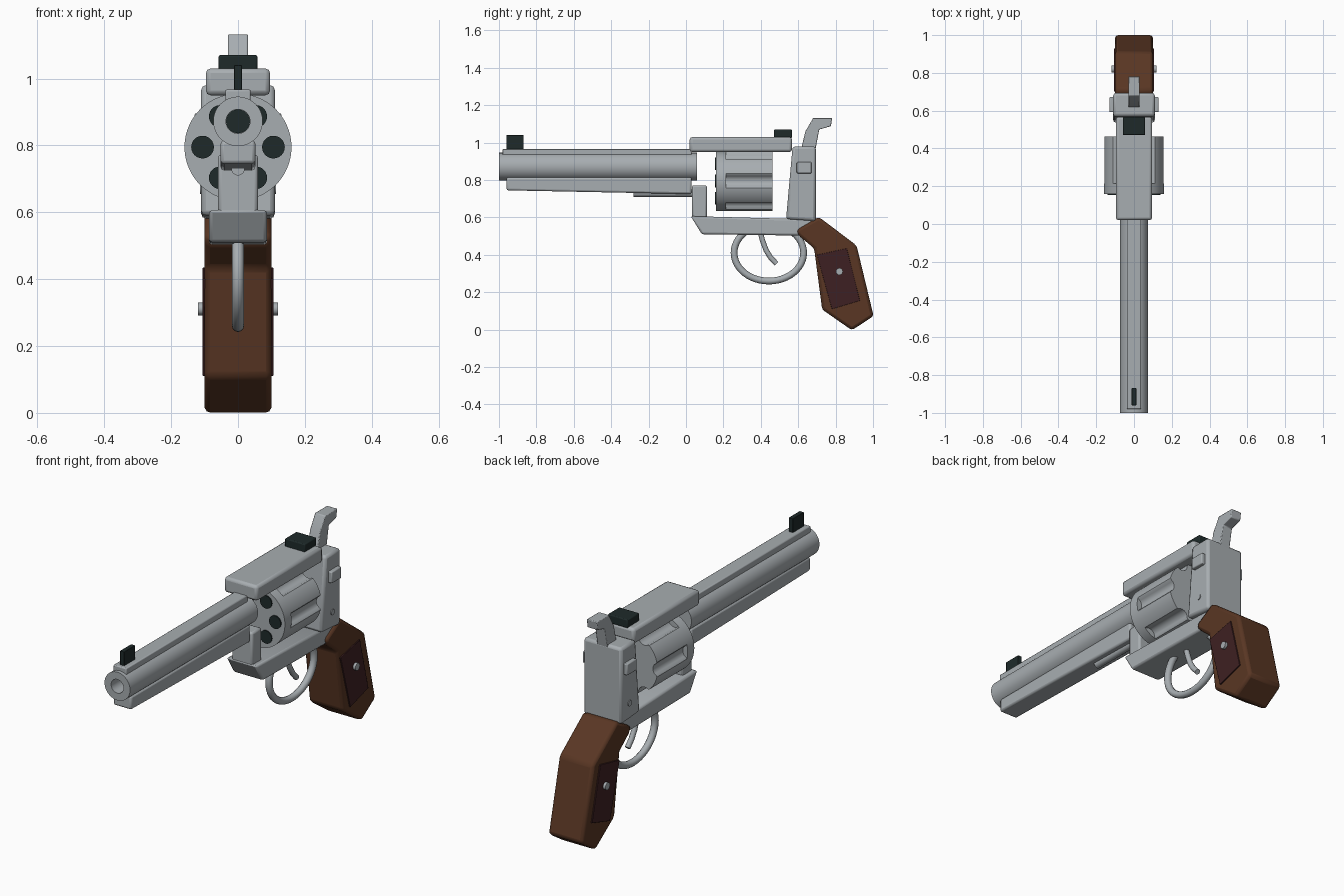
import bpy, bmesh, math
from mathutils import Vector

if "Cube" in bpy.data.objects:
    bpy.data.objects.remove(bpy.data.objects["Cube"])


def material(name, rgb):
    m = bpy.data.materials.new(name)
    m.diffuse_color = (*rgb, 1)
    m.use_nodes = True
    m.node_tree.nodes["Principled BSDF"].inputs["Base Color"].default_value = m.diffuse_color
    return m


STEEL = material("steel", (0.39, 0.42, 0.44))
DARK = material("blackened_steel", (0.013, 0.023, 0.023))
WOOD = material("brown_wood", (0.10, 0.037, 0.017))
PANEL = material("dark_wood", (0.048, 0.0144, 0.016))


def finish(name, bm, mat, bevel=0.0):
    """Turn a bmesh into an object, with optional bevel and smooth shading."""
    bmesh.ops.remove_doubles(bm, verts=bm.verts, dist=1e-5)
    bmesh.ops.recalc_face_normals(bm, faces=bm.faces)
    me = bpy.data.meshes.new(name)
    bm.to_mesh(me)
    bm.free()
    me.materials.append(mat)
    ob = bpy.data.objects.new(name, me)
    bpy.context.collection.objects.link(ob)
    if bevel:
        b = ob.modifiers.new("bevel", "BEVEL")
        b.width, b.segments, b.limit_method = bevel, 2, "ANGLE"
    bpy.ops.object.select_all(action="DESELECT")
    ob.select_set(True)
    bpy.context.view_layer.objects.active = ob
    bpy.ops.object.shade_smooth_by_angle(angle=math.radians(35))
    return ob


def prism(name, pts, x0, x1, mat, bevel=0.0):
    """Side profile of (y, z) points, extruded from x0 to x1."""
    bm = bmesh.new()
    face = bm.faces.new([bm.verts.new((x0, y, z)) for y, z in pts])
    new = bmesh.ops.extrude_face_region(bm, geom=[face])["geom"]
    bmesh.ops.translate(bm, vec=(x1 - x0, 0, 0),
                        verts=[v for v in new if isinstance(v, bmesh.types.BMVert)])
    return finish(name, bm, mat, bevel)


def box(name, w, y0, y1, z0, z1, mat, bevel=0.0):
    return prism(name, [(y0, z0), (y1, z0), (y1, z1), (y0, z1)], -w, w, mat, bevel)


def loft(name, sections, z0, mat, n=48, x0=0.0):
    """Rings along y; each section is (radius or radius function, y). Ends are capped."""
    bm = bmesh.new()
    rings = []
    for rad, y in sections:
        ring = []
        for i in range(n):
            a = math.tau * i / n
            r = rad(a) if callable(rad) else rad
            ring.append(bm.verts.new((x0 + r * math.cos(a), y, z0 + r * math.sin(a))))
        rings.append(ring)
    for p, q in zip(rings, rings[1:]):
        for i in range(n):
            j = (i + 1) % n
            bm.faces.new((p[i], p[j], q[j], q[i]))
    bm.faces.new(rings[0])
    bm.faces.new(rings[-1])
    return finish(name, bm, mat)


def tube(name, pts, radius, closed, mat, n=12):
    """Round tube along a path of (y, z) points."""
    bm = bmesh.new()
    path = [Vector((0, y, z)) for y, z in pts]
    m = len(path)
    rings = []
    for k, p in enumerate(path):
        a = path[(k - 1) % m] if closed or k > 0 else p
        b = path[(k + 1) % m] if closed or k < m - 1 else p
        side = (b - a).normalized().cross(Vector((1, 0, 0)))
        rings.append([bm.verts.new(p + radius * (Vector((math.cos(t), 0, 0)) + side * math.sin(t)))
                      for t in (math.tau * i / n for i in range(n))])
    for k in range(m if closed else m - 1):
        p, q = rings[k], rings[(k + 1) % m]
        for i in range(n):
            j = (i + 1) % n
            bm.faces.new((p[i], p[j], q[j], q[i]))
    if not closed:
        bm.faces.new(rings[0])
        bm.faces.new(rings[-1])
    return finish(name, bm, mat)


def stud(name, x_in, x_out, y, z, r, mat, n=12):
    """Short cylinder along x."""
    pts = [(y + r * math.cos(math.tau * i / n), z + r * math.sin(math.tau * i / n)) for i in range(n)]
    return prism(name, pts, x_in, x_out, mat)


# Barrel with hollow bore
loft("barrel", [(0.036, -0.8), (0.036, -1.0), (0.074, -1.0), (0.074, 0.06)], 0.872, STEEL)
loft("bore_end", [(0.0358, -0.806), (0.0358, -0.801)], 0.872, DARK, 24)
box("barrel_rib", 0.038, -0.98, 0.03, 0.92, 0.967, STEEL, 0.005)
box("front_sight", 0.012, -0.96, -0.868, 0.96, 1.04, DARK, 0.002)
prism("barrel_underlug", [(-0.96, 0.815), (-0.96, 0.745), (0.03, 0.725), (0.03, 0.815)],
      -0.052, 0.052, STEEL, 0.01)
loft("ejector_rod", [(0.02, -0.28), (0.02, 0.06)], 0.73, STEEL, 16)

# Drum with six flutes and chambers
R, D, C = 0.16, 0.168, 0.036


def fluted(a):
    t = (a + math.pi / 6) % (math.pi / 3) - math.pi / 6
    k = C * C - (D * math.sin(t)) ** 2
    return min(R, D * math.cos(t) - math.sqrt(k)) if k > 0 else R


loft("drum", [(R, 0.16), (R, 0.215), (fluted, 0.215), (fluted, 0.463)], 0.795, STEEL, 180)
for i in range(6):
    a = math.tau * i / 6
    loft(f"chamber_{i + 1}", [(0.034, 0.154), (0.034, 0.162)],
         0.795 + 0.106 * math.sin(a), DARK, 24, 0.106 * math.cos(a))

# Frame
box("top_strap", 0.096, 0.02, 0.567, 0.95, 1.03, STEEL, 0.014)
box("rear_sight", 0.058, 0.47, 0.567, 1.025, 1.07, DARK, 0.005)
prism("rear_frame", [(0.57, 0.98), (0.694, 0.98), (0.694, 0.58), (0.535, 0.592)],
      -0.11, 0.11, STEEL, 0.014)
prism("lower_frame", [(0.025, 0.607), (0.085, 0.51), (0.62, 0.503), (0.694, 0.57), (0.66, 0.59)],
      -0.087, 0.087, STEEL, 0.01)
box("crane_post", 0.06, 0.032, 0.112, 0.59, 0.772, STEEL, 0.01)

# Hammer
prism("hammer", [(0.612, 0.95), (0.638, 1.06), (0.68, 1.132), (0.781, 1.132), (0.775, 1.088),
                 (0.712, 1.07), (0.69, 0.95)], -0.03, 0.03, STEEL, 0.004)

# Trigger and its guard
tube("trigger_guard", [(0.443 + 0.186 * math.cos(math.tau * i / 48),
                        0.411 + 0.151 * math.sin(math.tau * i / 48)) for i in range(48)],
     0.018, True, STEEL)
tube("trigger", [(0.395, 0.53), (0.408, 0.48), (0.428, 0.425), (0.452, 0.386), (0.484, 0.352)],
     0.014, False, STEEL)

# Grip
prism("grip", [(0.592, 0.535), (0.71, 0.603), (0.912, 0.45), (1.003, 0.073), (0.887, -0.003),
               (0.728, 0.108), (0.685, 0.435), (0.60, 0.505)], -0.1, 0.1, WOOD, 0.02)

# Mirrored side details
for s, label in ((-1, "left"), (1, "right")):
    prism(f"grip_panel_{label}", [(0.70, 0.40), (0.86, 0.435), (0.93, 0.155), (0.78, 0.11)],
          s * 0.095, s * 0.106, PANEL, 0.002)
    stud(f"grip_screw_{label}", s * 0.1, s * 0.12, 0.82, 0.311, 0.019, STEEL)
    prism(f"latch_{label}", [(0.592, 0.836), (0.672, 0.836), (0.672, 0.896), (0.592, 0.896)],
          s * 0.1, s * 0.13, STEEL, 0.005)
    stud(f"frame_screw_{label}", s * 0.1, s * 0.114, 0.625, 0.67, 0.015, STEEL)
